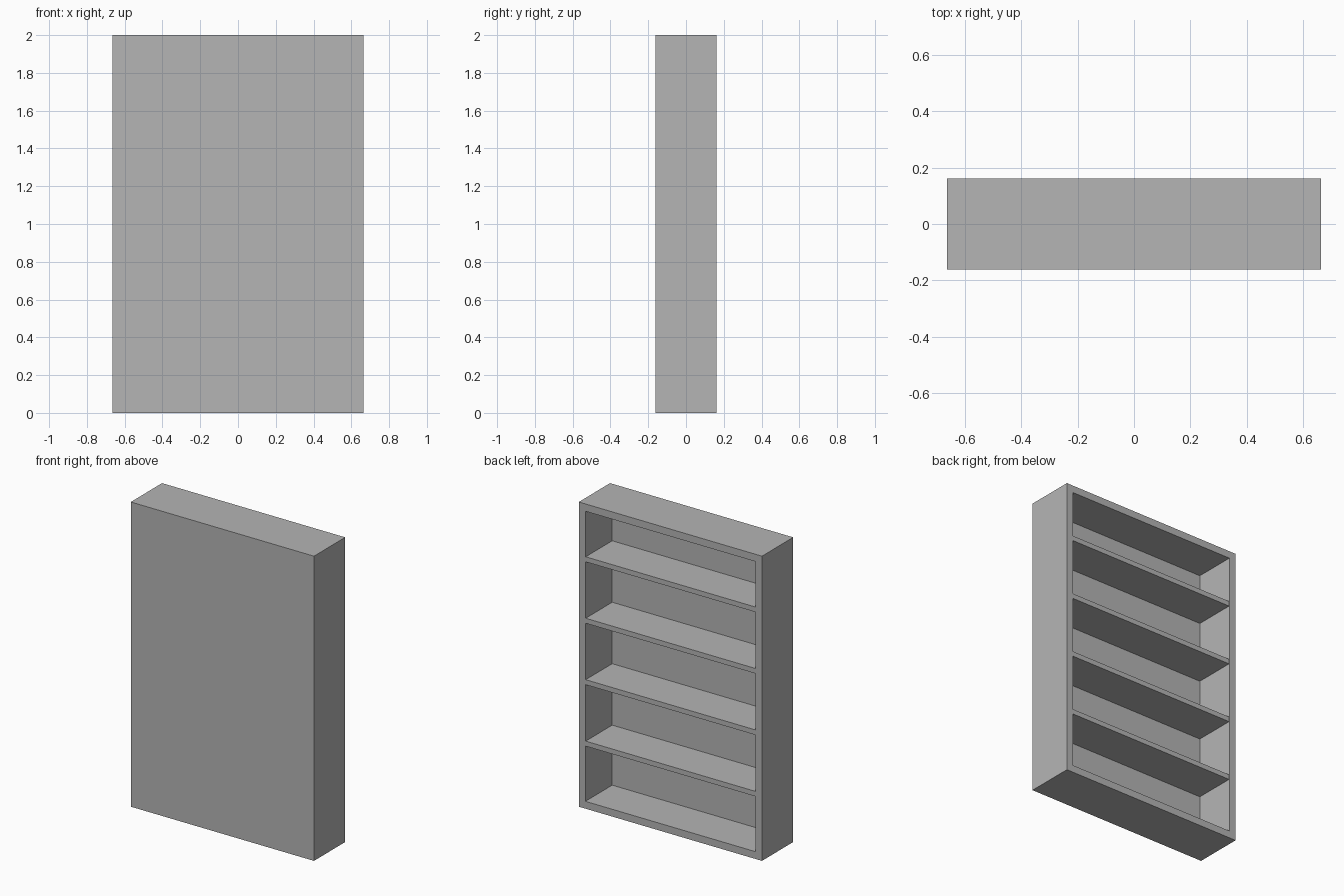
import bpy

if "Cube" in bpy.data.objects:
    bpy.data.objects.remove(bpy.data.objects["Cube"])

W, D, H = 1.33, 0.324, 2.0      # overall width, depth, height
T = 0.048                       # panel thickness
SHELF_T = 0.033                 # shelf thickness

grey = bpy.data.materials.new("plain_grey")
grey.diffuse_color = (0.46, 0.46, 0.46, 1.0)
grey.use_nodes = True
grey.node_tree.nodes["Principled BSDF"].inputs["Base Color"].default_value = grey.diffuse_color


def box(name, x0, x1, y0, y1, z0, z1):
    bpy.ops.mesh.primitive_cube_add(
        size=1, location=((x0 + x1) / 2, (y0 + y1) / 2, (z0 + z1) / 2))
    ob = bpy.context.object
    ob.name = name
    ob.scale = (x1 - x0, y1 - y0, z1 - z0)
    bpy.ops.object.transform_apply(location=False, rotation=False, scale=True)
    ob.data.materials.append(grey)
    return ob


# closed tray: solid block whose open (+y) face is inset and pushed in,
# giving sides, top, bottom and rear panel as one clean carcass
import bmesh
case = box("bookcase_carcass", -W / 2, W / 2, -D / 2, D / 2, 0, H)
bm = bmesh.new()
bm.from_mesh(case.data)
bm.normal_update()
face = next(f for f in bm.faces if f.normal.y > 0.9)
bmesh.ops.inset_region(bm, faces=[face], thickness=T, use_even_offset=True)
pushed = bmesh.ops.extrude_face_region(bm, geom=[face])
verts = [g for g in pushed["geom"] if isinstance(g, bmesh.types.BMVert)]
bmesh.ops.translate(bm, verts=verts, vec=(0, -(D - T + 0.002), 0))
if face.is_valid:
    bmesh.ops.delete(bm, geom=[face], context='FACES_ONLY')
bmesh.ops.recalc_face_normals(bm, faces=bm.faces)
bm.to_mesh(case.data)
bm.free()

# four evenly spaced shelves
for i in range(4):
    top = 0.442 + 0.4033 * i
    box(f"shelf_{i + 1}", -W / 2 + T, W / 2 - T,
        -D / 2 + T - 0.002, D / 2 - 0.003, top - SHELF_T, top)
